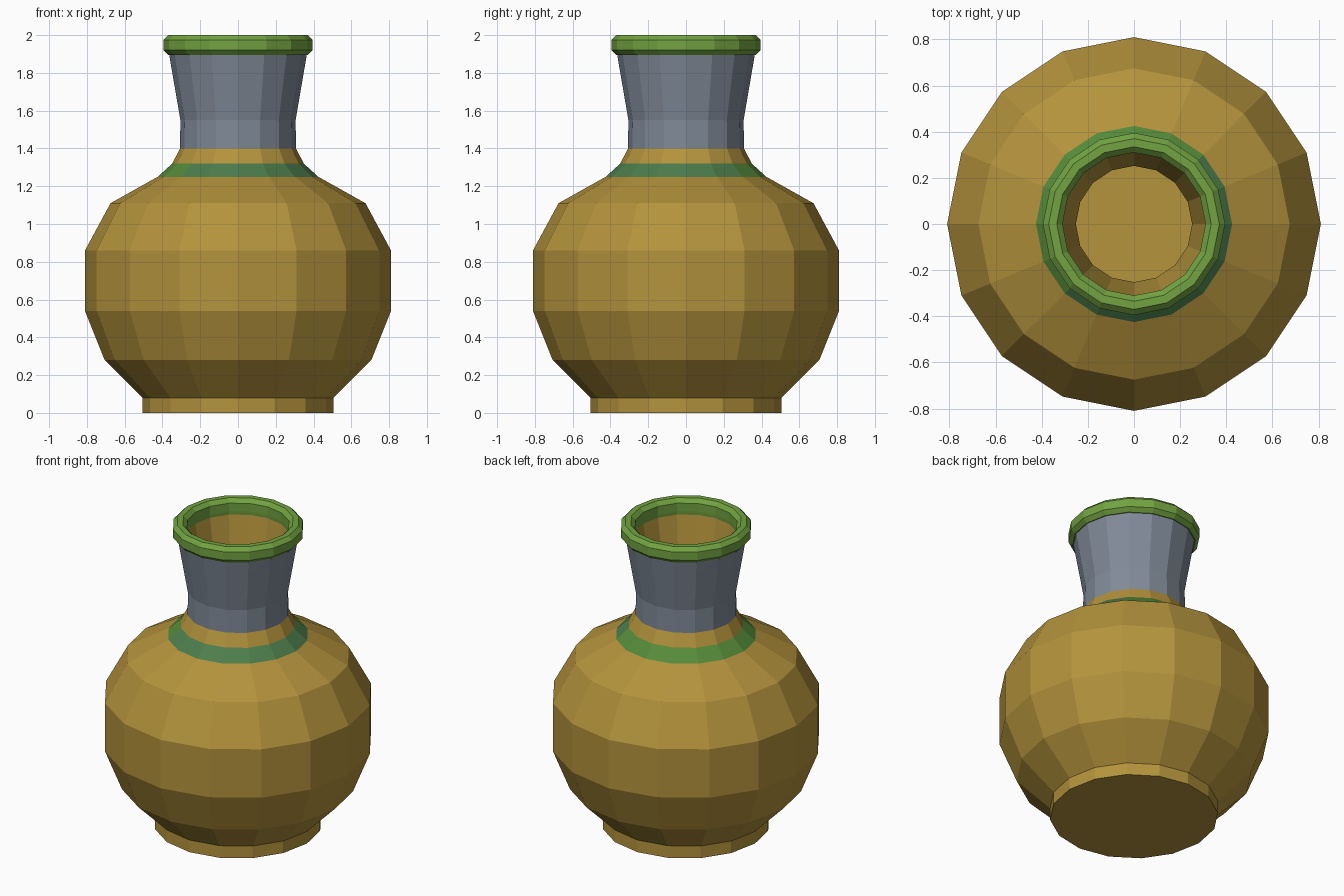
import bpy, bmesh, math

if "Cube" in bpy.data.objects:
    bpy.data.objects.remove(bpy.data.objects["Cube"])

SIDES = 16


def material(name, rgb):
    """Flat material from 0-255 display values, stored as linear."""
    m = bpy.data.materials.new(name)
    lin = [((c / 255 + 0.055) / 1.055) ** 2.4 for c in rgb]
    m.diffuse_color = (*lin, 1)
    m.use_nodes = True
    m.node_tree.nodes["Principled BSDF"].inputs["Base Color"].default_value = m.diffuse_color
    return m


MUSTARD = material("mustard clay", (180, 147, 60))
SLATE = material("slate glaze", (128, 138, 152))
LEAF = material("leaf green rim", (114, 163, 65))
TEAL = material("teal green band", (77, 126, 76))
GRASS = material("grass green band", (86, 140, 58))


def lathe(name, profile, mats, rule=None, closed=False):
    """Spin (radius, z) points around z; radius 0 closes to a pole."""
    bm = bmesh.new()
    rings = []
    for r, z in profile:
        if r == 0:
            rings.append([bm.verts.new((0, 0, z))] * SIDES)
        else:
            rings.append([bm.verts.new((r * math.cos(2 * math.pi * i / SIDES),
                                        r * math.sin(2 * math.pi * i / SIDES), z))
                          for i in range(SIDES)])
    pairs = list(zip(rings, rings[1:]))
    if closed:
        pairs.append((rings[-1], rings[0]))
    for a, b in pairs:
        for i in range(SIDES):
            j = (i + 1) % SIDES
            corners = list(dict.fromkeys((a[i], a[j], b[j], b[i])))
            face = bm.faces.new(corners)
            if rule:
                face.material_index = rule(face.calc_center_median())
    bmesh.ops.recalc_face_normals(bm, faces=bm.faces)
    mesh = bpy.data.meshes.new(name)
    bm.to_mesh(mesh)
    bm.free()
    for m in mats:
        mesh.materials.append(m)
    obj = bpy.data.objects.new(name, mesh)
    bpy.context.collection.objects.link(obj)
    return obj


# Hollow body: foot, belly, shoulder, neck, then back down the inside
outer = [(0, 0), (0.505, 0), (0.505, 0.08), (0.706, 0.28), (0.81, 0.54),
         (0.81, 0.86), (0.675, 1.11), (0.425, 1.25), (0.348, 1.32),
         (0.307, 1.40), (0.305, 1.55), (0.365, 1.90)]
inner = [(0.312, 1.90), (0.252, 1.55), (0.252, 1.40), (0.37, 1.21),
         (0.63, 1.07), (0.75, 0.84), (0.75, 0.56), (0.66, 0.31),
         (0.48, 0.13), (0, 0.13)]


def body_colour(c):
    r = math.hypot(c.x, c.y)
    if c.z > 1.40 and r > 0.29:          # outside of the neck
        return 1
    if 1.25 < c.z < 1.32 and r > 0.36:   # shoulder band, greener at back left
        return 3 if c.y - c.x > 0 else 2
    return 0


lathe("vase_body", outer + inner, [MUSTARD, SLATE, TEAL, GRASS], body_colour)

# Bevelled rim ring
rim = [(0.37, 1.895), (0.395, 1.92), (0.395, 1.975), (0.37, 2.0),
       (0.335, 2.0), (0.31, 1.975), (0.31, 1.92), (0.312, 1.895)]
lathe("rim", rim, [LEAF], closed=True)
